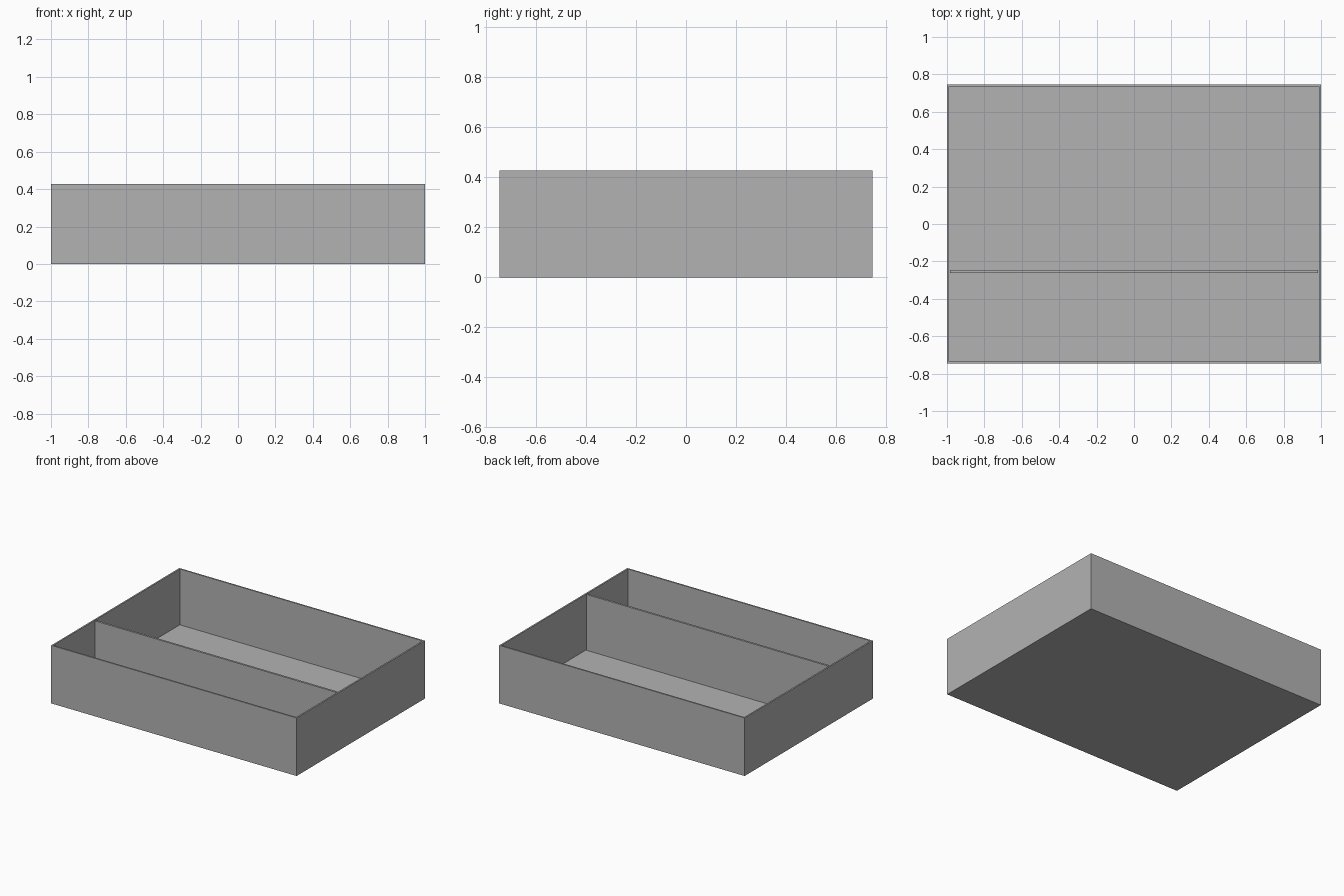
import bpy, bmesh
from mathutils import Matrix

if "Cube" in bpy.data.objects:
    bpy.data.objects.remove(bpy.data.objects["Cube"])

LENGTH, DEPTH, HEIGHT = 2.0, 1.492, 0.427
WALL, FLOOR = 0.016, 0.016
DIVIDER_Y, DIVIDER_T = -0.254, 0.015

grey = bpy.data.materials.new("plain grey")
grey.diffuse_color = (0.45, 0.45, 0.45, 1)
grey.use_nodes = True
grey.node_tree.nodes["Principled BSDF"].inputs["Base Color"].default_value = grey.diffuse_color


def box_mesh(size, centre):
    bm = bmesh.new()
    bmesh.ops.create_cube(bm, size=1.0, matrix=Matrix.Translation(centre) @ Matrix.Diagonal((*size, 1)))
    return bm


def finish(bm, name):
    bmesh.ops.recalc_face_normals(bm, faces=bm.faces)
    mesh = bpy.data.meshes.new(name)
    bm.to_mesh(mesh)
    bm.free()
    mesh.materials.append(grey)
    obj = bpy.data.objects.new(name, mesh)
    bpy.context.collection.objects.link(obj)
    return obj


# Open tray: inset the top of a box and sink it to the floor
bm = box_mesh((LENGTH, DEPTH, HEIGHT), (0, 0, HEIGHT / 2))
bm.normal_update()
top = next(f for f in bm.faces if f.normal.z > 0.9)
bmesh.ops.inset_region(bm, faces=[top], thickness=WALL)
sunk = bmesh.ops.extrude_discrete_faces(bm, faces=[top])["faces"][0]
bmesh.ops.translate(bm, verts=sunk.verts, vec=(0, 0, FLOOR - HEIGHT))
finish(bm, "tray")

# Divider board splitting the tray into a small front and a large back compartment
bm = box_mesh((LENGTH - 2 * WALL, DIVIDER_T, HEIGHT - FLOOR),
              (0, DIVIDER_Y, (HEIGHT + FLOOR) / 2))
finish(bm, "divider")
